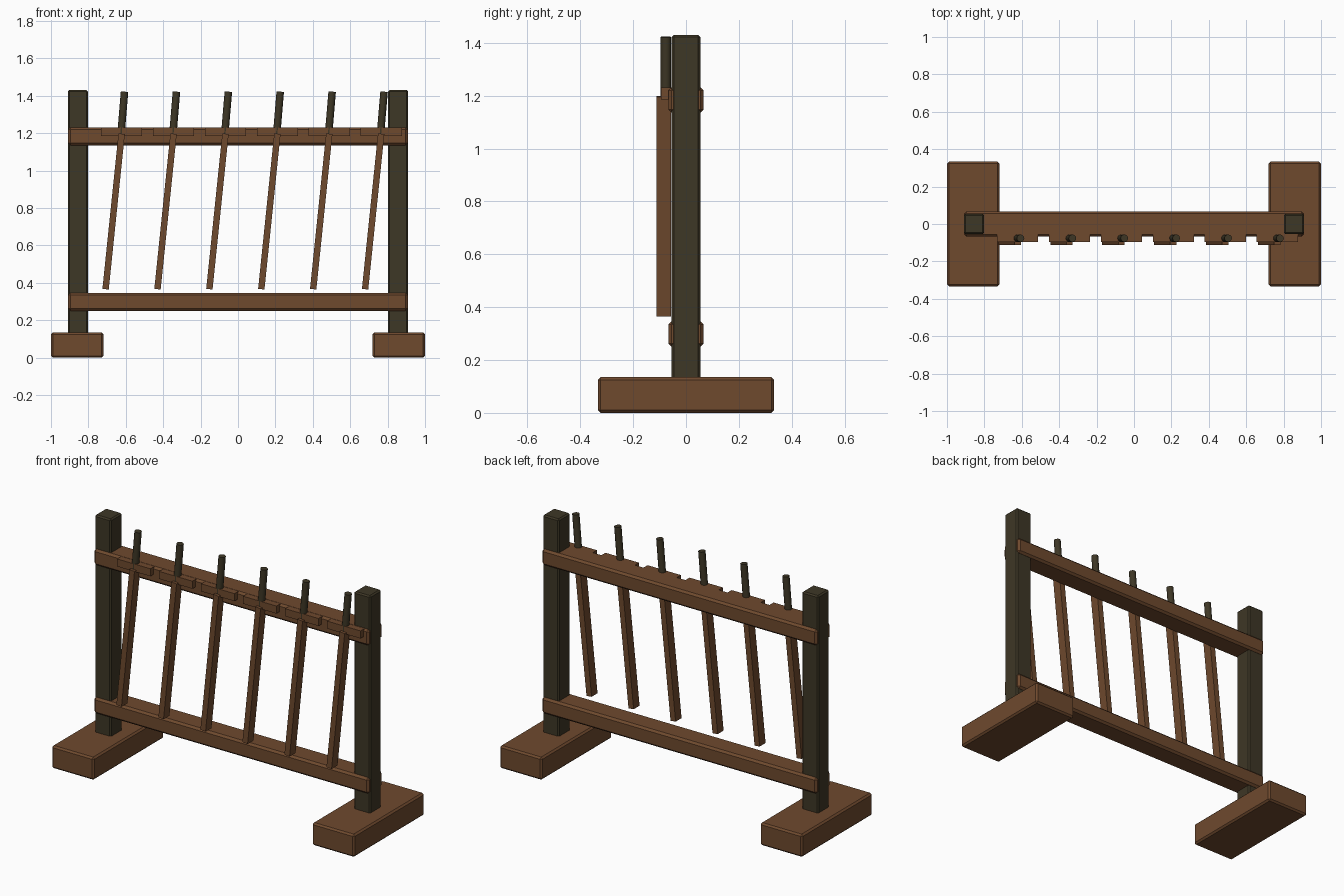
import bpy, math
from mathutils import Vector

if "Cube" in bpy.data.objects:
    bpy.data.objects.remove(bpy.data.objects["Cube"])

def material(name, rgb):
    m = bpy.data.materials.new(name)
    m.diffuse_color = (*rgb, 1)
    m.use_nodes = True
    m.node_tree.nodes["Principled BSDF"].inputs["Base Color"].default_value = m.diffuse_color
    return m

wood = material("brown wood", (0.158, 0.067, 0.027))
dark = material("dark wood", (0.048, 0.038, 0.019))

def box(name, lo, hi, mat, bevel=0.0):
    """Axis-aligned box between two corners, optionally chamfered."""
    lo, hi = Vector(lo), Vector(hi)
    bpy.ops.mesh.primitive_cube_add(size=1, location=(lo + hi) / 2)
    ob = bpy.context.object
    ob.name = name
    ob.scale = hi - lo
    bpy.ops.object.transform_apply(location=False, rotation=False, scale=True)
    if bevel:
        mod = ob.modifiers.new("chamfer", 'BEVEL')
        mod.width = bevel
        mod.segments = 1
    ob.data.materials.append(mat)
    return ob

# feet and uprights
for side, s in (("left", -1), ("right", 1)):
    cx = 0.86 * s
    box(f"foot_{side}", (cx - 0.14, -0.333, 0), (cx + 0.14, 0.333, 0.135), wood, 0.01)
    px = 0.856 * s
    box(f"post_{side}", (px - 0.054, -0.054, 0.1), (px + 0.054, 0.054, 1.43), dark, 0.008)

# cross rails
for name, z in (("lower_rail", 0.25), ("upper_rail", 1.135)):
    box(name, (-0.908, -0.067, z), (0.908, 0.067, z + 0.096), wood, 0.012)

# six leaning practice swords
for i in range(6):
    dx = 0.2775 * i
    gx = -0.622 + dx
    # blade
    bottom, top = Vector((-0.708 + dx, -0.084, 0.366)), Vector((-0.622 + dx, -0.084, 1.197))
    axis = top - bottom
    tilt = math.atan2(axis.x, axis.z)
    h = axis.length / 2
    blade = box(f"sword_blade_{i}", (-0.017, -0.028, -h), (0.017, 0.028, h), wood)
    blade.location = (bottom + top) / 2
    blade.rotation_euler = (0, tilt, 0)
    # cross guard
    box(f"sword_guard_{i}", (gx - 0.11, -0.095, 1.185), (gx + 0.11, -0.055, 1.23), wood)
    # grip
    bpy.ops.mesh.primitive_cylinder_add(vertices=12, radius=0.02, depth=0.225,
                                        location=(gx + 0.006, -0.076, 1.31),
                                        rotation=(0, math.radians(4.8), 0))
    grip = bpy.context.object
    grip.name = f"sword_grip_{i}"
    grip.data.materials.append(dark)
    bpy.ops.object.shade_smooth_by_angle(angle=math.radians(40))
